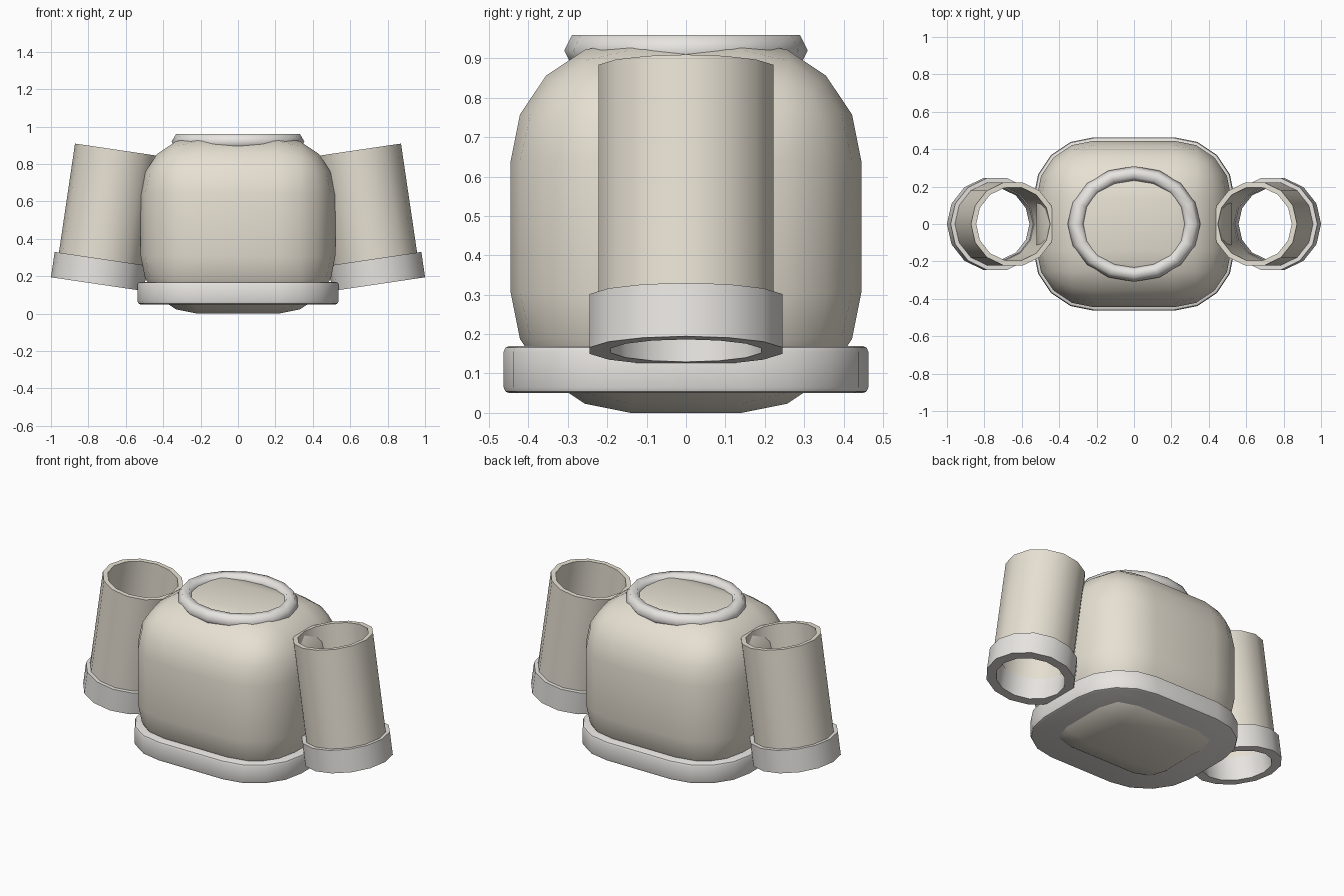
import bpy, bmesh, math
from mathutils import Matrix

if "Cube" in bpy.data.objects:
    bpy.data.objects.remove(bpy.data.objects["Cube"])


def material(name, rgb):
    m = bpy.data.materials.new(name)
    m.diffuse_color = (*rgb, 1)
    m.use_nodes = True
    m.node_tree.nodes["Principled BSDF"].inputs["Base Color"].default_value = m.diffuse_color
    return m


CLOTH = material("cloth", (0.80, 0.75, 0.65))
TRIM = material("trim", (0.80, 0.78, 0.75))


def add(name, bm, mat, angle=40):
    bmesh.ops.recalc_face_normals(bm, faces=bm.faces)
    me = bpy.data.meshes.new(name)
    bm.to_mesh(me)
    bm.free()
    ob = bpy.data.objects.new(name, me)
    bpy.context.collection.objects.link(ob)
    me.materials.append(mat)
    bpy.ops.object.select_all(action='DESELECT')
    ob.select_set(True)
    bpy.context.view_layer.objects.active = ob
    bpy.ops.object.shade_smooth_by_angle(angle=math.radians(angle))
    return ob


def box(size, z):
    bm = bmesh.new()
    bmesh.ops.create_cube(bm, size=1, matrix=Matrix.Translation((0, 0, z)) @ Matrix.Diagonal((*size, 1)))
    return bm


def bevel(bm, edges, width, segments):
    bmesh.ops.bevel(bm, geom=edges, offset=width, segments=segments, profile=0.5, affect='EDGES')


def lathe(profile, n, closed=True):
    """Closed ring of revolution about z from (radius, z) points."""
    bm = bmesh.new()
    rings = [[bm.verts.new((r * math.cos(2 * math.pi * i / n), r * math.sin(2 * math.pi * i / n), z))
              for r, z in profile] for i in range(n)]
    k = len(profile)
    for i in range(n):
        a, b = rings[i], rings[(i + 1) % n]
        for j in range(k):
            bm.faces.new((a[j], b[j], b[(j + 1) % k], a[(j + 1) % k]))
    return bm


# torso: heavily rounded box
bm = box((1.04, 0.89, 0.945), 0.4725)
bevel(bm, bm.edges[:], 0.305, 4)
add("torso", bm, CLOTH)

# hem band: rounded slab around the bottom
bm = box((1.074, 0.926, 0.12), 0.11)
bevel(bm, [e for e in bm.edges if abs(e.verts[0].co.z - e.verts[1].co.z) > 0.05], 0.32, 4)
bevel(bm, [e for e in bm.edges if abs(e.verts[0].co.z - e.verts[1].co.z) < 0.01], 0.015, 2)
add("hem_band", bm, TRIM)

# collar: oval ring with six-sided section
section = [(0.309 + 0.046 * math.cos(math.pi * j / 3), 0.046 * math.sin(math.pi * j / 3)) for j in range(6)]
bm = lathe(section, 16)
bm.transform(Matrix.Translation((0, 0, 0.92)) @ Matrix.Diagonal((1, 0.87, 1, 1)))
add("collar", bm, TRIM, 65)

# sleeves and cuffs: hollow tilted tubes
for side, sx in (("right", 1), ("left", -1)):
    place = Matrix.Translation((sx * 0.752, 0, 0.158)) @ Matrix.Rotation(-sx * math.radians(8.4), 4, 'Y')
    if sx < 0:
        place = place @ Matrix.Rotation(math.pi, 4, 'Z')
    bm = lathe([(0.228, 0.02), (0.228, 0.726), (0.2, 0.726), (0.2, 0.02)], 14)
    bm.transform(place)
    add(side + "_sleeve", bm, CLOTH)
    bm = lathe([(0.251, 0), (0.251, 0.137), (0.195, 0.137), (0.195, 0)], 14)
    bm.transform(place)
    add(side + "_cuff", bm, TRIM)
